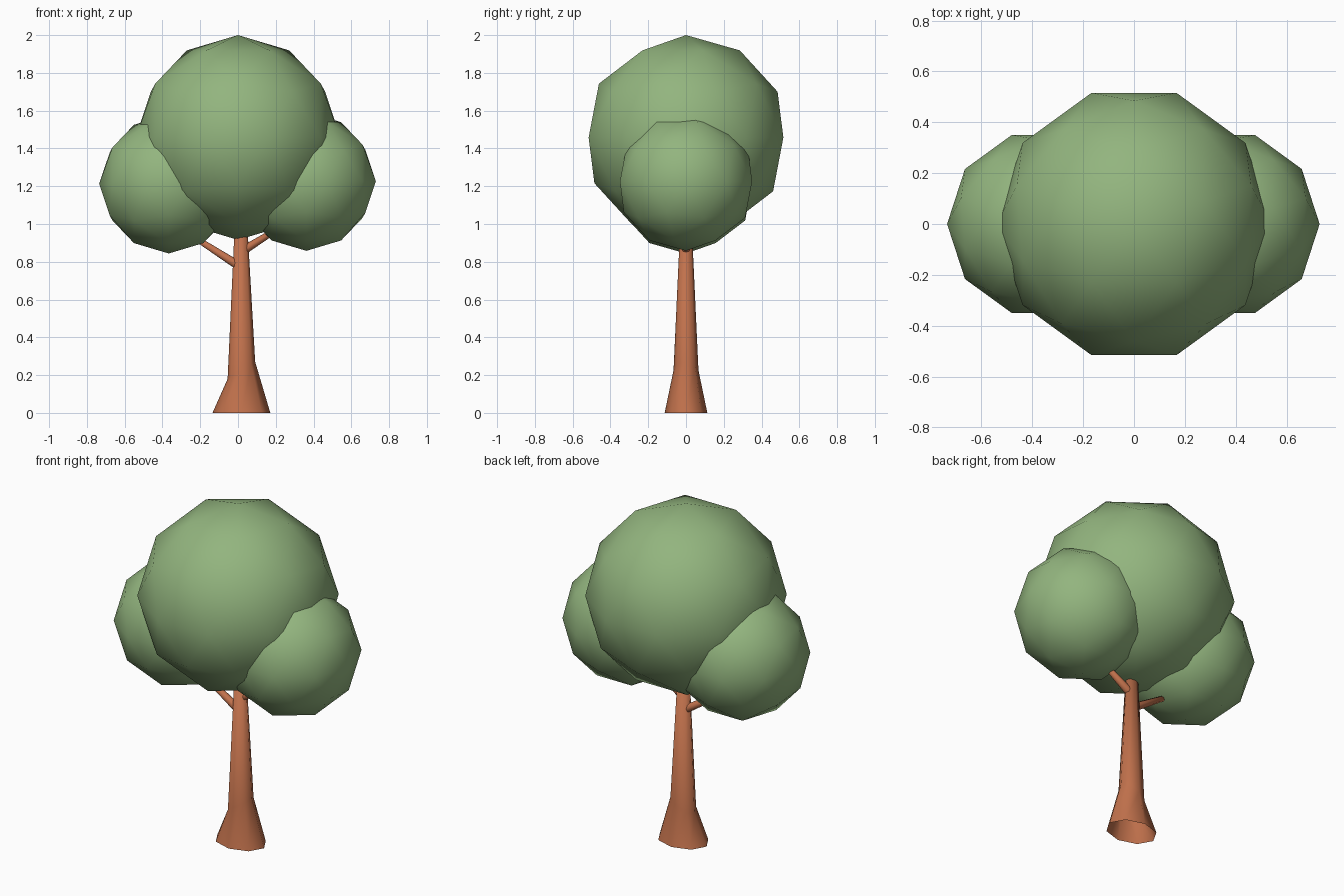
import bpy, bmesh, math
from mathutils import Vector, Matrix

if "Cube" in bpy.data.objects:
    bpy.data.objects.remove(bpy.data.objects["Cube"])


def material(name, rgb):
    m = bpy.data.materials.new(name)
    m.diffuse_color = (*rgb, 1)
    m.use_nodes = True
    m.node_tree.nodes["Principled BSDF"].inputs["Base Color"].default_value = m.diffuse_color
    return m


GREEN = material("leaf green", (0.29, 0.46, 0.21))
BROWN = material("bark brown", (0.53, 0.165, 0.072))


def finish(bm, name, mat):
    bmesh.ops.recalc_face_normals(bm, faces=bm.faces[:])
    for f in bm.faces:
        f.smooth = True
    me = bpy.data.meshes.new(name)
    bm.to_mesh(me)
    bm.free()
    me.materials.append(mat)
    ob = bpy.data.objects.new(name, me)
    bpy.context.collection.objects.link(ob)
    return ob


def foliage(name, centre, radius):
    bm = bmesh.new()
    mat = Matrix.Translation(centre) @ Matrix.Rotation(math.radians(90), 4, 'Z')
    bmesh.ops.create_icosphere(bm, subdivisions=2, radius=radius, matrix=mat)
    finish(bm, name, GREEN)


def loft(name, rings, cap_top):
    bm = bmesh.new()
    loops = [[bm.verts.new(p) for p in r] for r in rings]
    n = len(loops[0])
    for a, b in zip(loops, loops[1:]):
        for i in range(n):
            j = (i + 1) % n
            bm.faces.new((a[i], a[j], b[j], b[i]))
    if cap_top:
        bm.faces.new(loops[-1])
    finish(bm, name, BROWN)


def trunk_ring(cx, z, rx, ry, tilt=0.0, n=8):
    # tilt raises the +x side of the ring
    out = []
    for i in range(n):
        a = 2 * math.pi * i / n
        out.append((cx + rx * math.cos(a), ry * math.sin(a), z + tilt * math.cos(a)))
    return out


def branch(name, start, end, r0, r1, n=8):
    s, e = Vector(start), Vector(end)
    q = (e - s).to_track_quat('Z', 'Y')
    rings = []
    for p, r in ((s, r0), (e, r1)):
        rings.append([p + q @ Vector((r * math.cos(2 * math.pi * i / n),
                                      r * math.sin(2 * math.pi * i / n), 0))
                      for i in range(n)])
    loft(name, rings, True)


# crown
foliage("crown_main", (0, 0, 1.458), 0.542)
foliage("crown_left", (-0.367, 0, 1.212), 0.368)
foliage("crown_right", (0.362, 0, 1.226), 0.368)

# flared trunk, open underneath
loft("trunk", [trunk_ring(0.018, 0, 0.153, 0.113),
               trunk_ring(0.018, 0.225, 0.073, 0.066, 0.045),
               trunk_ring(0.016, 0.98, 0.034, 0.031)], True)

# branches
branch("branch_left", (0.01, 0, 0.775), (-0.24, 0, 0.935), 0.024, 0.014)
branch("branch_right", (0.02, 0, 0.855), (0.22, 0, 0.98), 0.024, 0.014)
